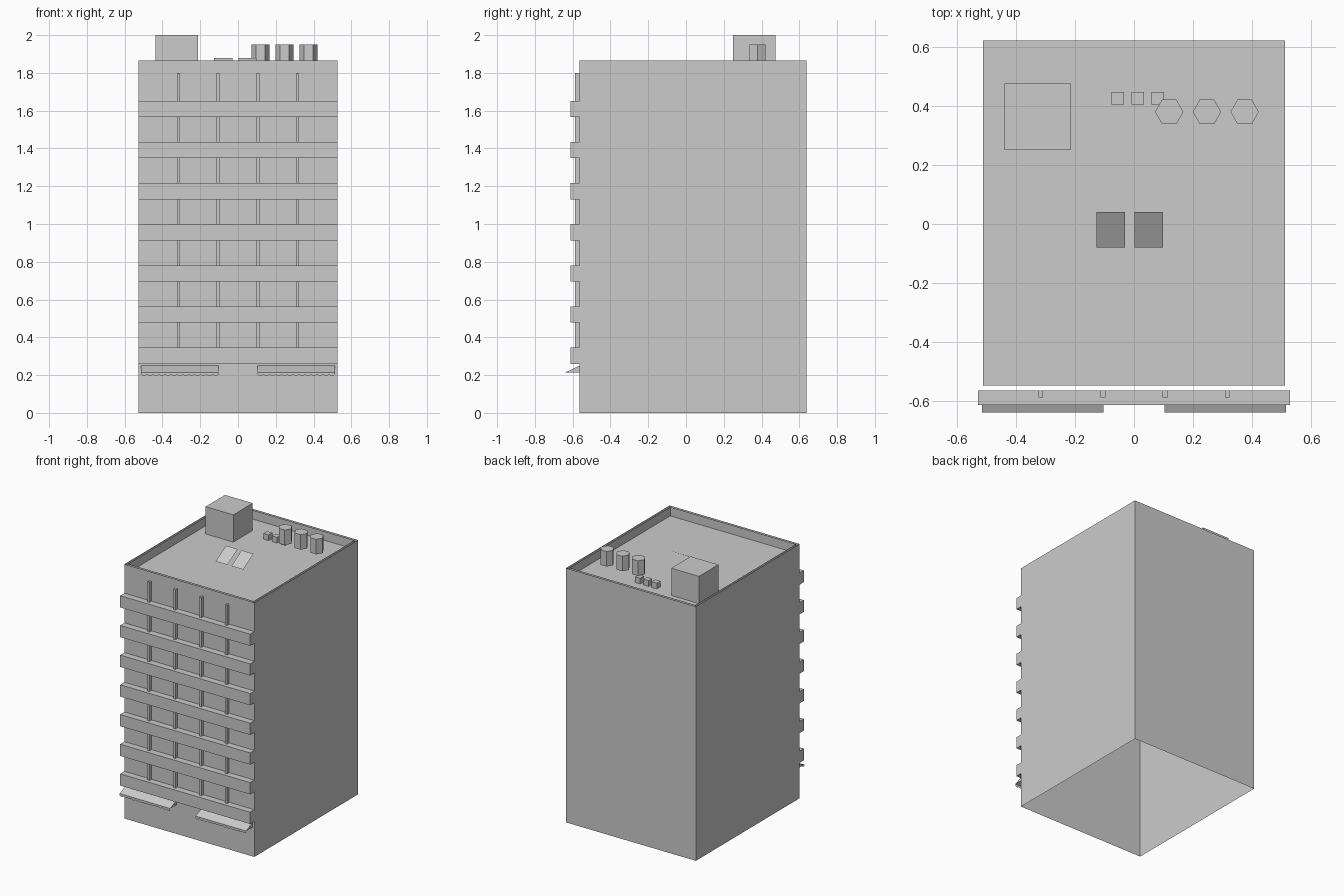
import bpy, bmesh, math

if "Cube" in bpy.data.objects:
    bpy.data.objects.remove(bpy.data.objects["Cube"])

W, YF, YB, H = 0.527, -0.563, 0.638, 1.865   # outer walls
T, ROOF = 0.017, 1.80                        # parapet thickness, roof level

gray = bpy.data.materials.new("plain_gray")
gray.diffuse_color = (0.6, 0.6, 0.6, 1)
gray.use_nodes = True
gray.node_tree.nodes["Principled BSDF"].inputs["Base Color"].default_value = gray.diffuse_color


def add(name, verts, faces, fix=False):
    me = bpy.data.meshes.new(name)
    me.from_pydata(verts, [], faces)
    me.materials.append(gray)
    if fix:
        bm = bmesh.new()
        bm.from_mesh(me)
        bmesh.ops.recalc_face_normals(bm, faces=bm.faces)
        bm.to_mesh(me)
        bm.free()
    ob = bpy.data.objects.new(name, me)
    bpy.context.collection.objects.link(ob)
    return ob


def ring(x0, x1, y0, y1, z):
    return [(x0, y0, z), (x1, y0, z), (x1, y1, z), (x0, y1, z)]


SIDES = [(i, (i + 1) % 4, (i + 1) % 4 + 4, i + 4) for i in range(4)]


def box(name, x0, x1, y0, y1, z0, z1, back=True):
    faces = SIDES + [(3, 2, 1, 0), (4, 5, 6, 7)]
    if not back:
        faces = [f for f in faces if f != SIDES[2]]
    return add(name, ring(x0, x1, y0, y1, z0) + ring(x0, x1, y0, y1, z1), faces)


# Outer walls: open at the bottom and along the parapet rim
add("outer_walls", ring(-W, W, YF, YB, 0) + ring(-W, W, YF, YB, H), SIDES)

# Roof slab with the inner faces of the parapet
inner = (-W + T, W - T, YF + T, YB - T)
add("roof_and_inner_parapet", ring(*inner, ROOF) + ring(*inner, H),
    [f[::-1] for f in SIDES] + [(0, 1, 2, 3)])

# Horizontal facade bands
for i in range(7):
    z = 0.26 + i * 0.2177
    box(f"floor_band_{i + 1}", -W, W, -0.612, YF, z, z + 0.086, back=False)

# Vertical mullions between the bands
for i in range(4):
    x = -0.315 + i * 0.21
    for k in range(7):
        z = 0.346 + k * 0.2177
        top = z + 0.1317 if k < 6 else 1.80
        box(f"mullion_{i + 1}_{k + 1}", x - 0.008, x + 0.008, -0.587, YF, z, top, back=False)


# Awnings: sloped top, side triangles and a scalloped valance
def awning(name, x0, x1, scallops=13, steps=4):
    yo, zt, zl = -0.638, 0.25, 0.215
    verts = [(x0, YF, zt), (x1, YF, zt), (x1, yo, zl), (x0, yo, zl), (x0, YF, zl), (x1, YF, zl)]
    faces = [(0, 3, 2, 1), (0, 4, 3), (1, 2, 5)]
    n = scallops * steps
    for i in range(n + 1):
        x = x0 + (x1 - x0) * i / n
        drop = 0.012 + 0.008 * math.sin(math.pi * (i % steps) / steps)
        verts += [(x, yo, zl), (x, yo, zl - drop)]
    for i in range(n):
        a = 6 + 2 * i
        faces.append((a, a + 1, a + 3, a + 2))
    add(name, verts, faces)


awning("left_awning", -0.513, -0.103)
awning("right_awning", 0.103, 0.513)

# Roof stair house
box("stair_house", -0.438, -0.213, 0.25, 0.475, ROOF, 2.0)

# Small roof vents
for i in range(3):
    x = -0.055 + i * 0.0675
    box(f"roof_vent_{i + 1}", x - 0.021, x + 0.021, 0.404, 0.446, ROOF, ROOF + 0.042)

# Six-sided tanks, raised above the roof
for i in range(3):
    cx, cy, r = 0.119 + i * 0.1275, 0.379, 0.048
    pts = [(cx + r * math.cos(math.pi * k / 3), cy + r * math.sin(math.pi * k / 3)) for k in range(6)]
    add(f"roof_tank_{i + 1}", [(x, y, 0.0 + z) for z in (1.84, 1.95) for x, y in pts],
        [(k, (k + 1) % 6, (k + 1) % 6 + 6, k + 6) for k in range(6)]
        + [tuple(range(5, -1, -1)), tuple(range(6, 12))])

# Tilted solar panels
for i, x in enumerate((-0.126, 0.002)):
    add(f"solar_panel_{i + 1}",
        [(x, -0.08, 1.808), (x + 0.096, -0.08, 1.808), (x + 0.096, 0.04, 1.878), (x, 0.04, 1.878)],
        [(0, 1, 2, 3)])
